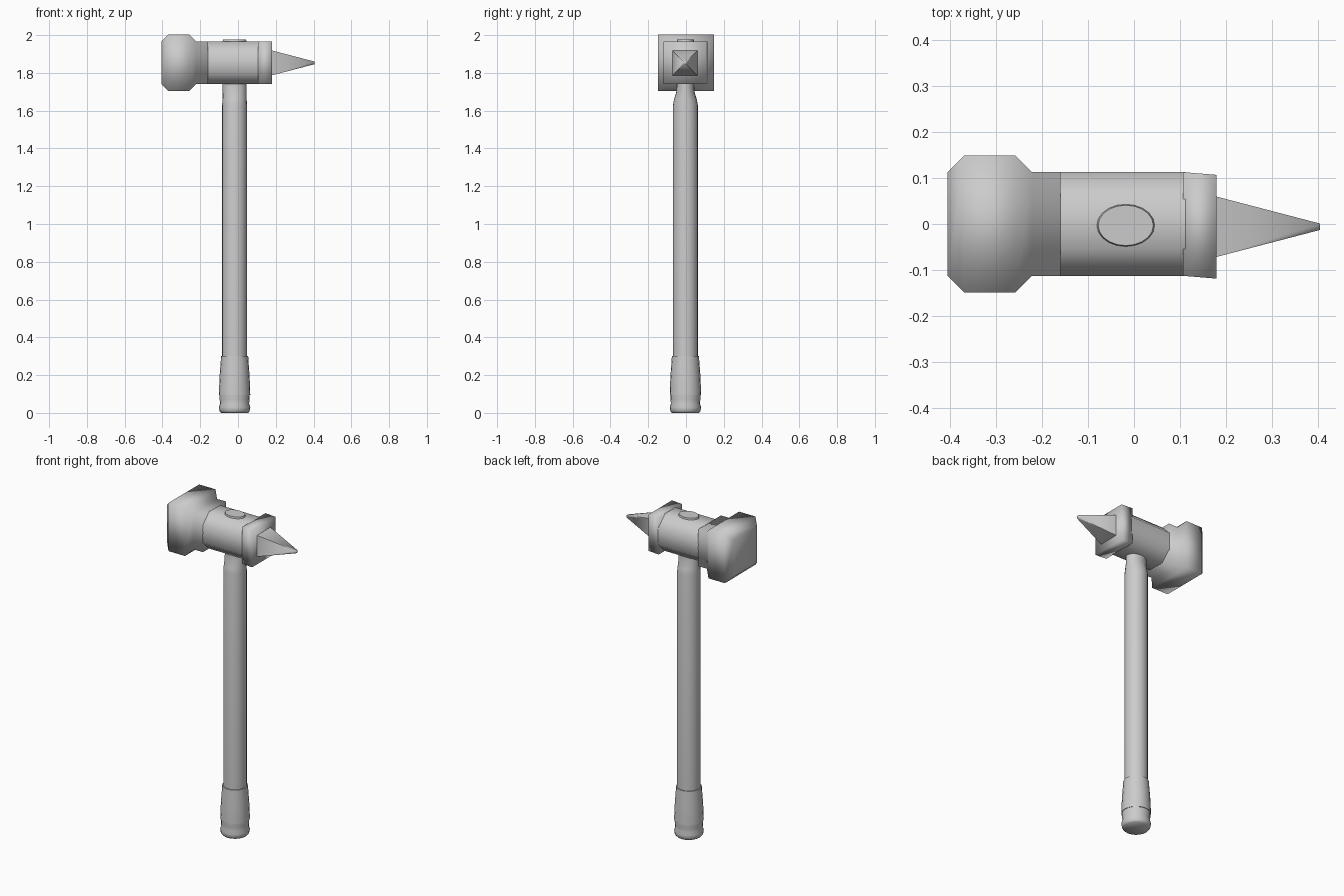
import bpy, math

cube = bpy.data.objects.get("Cube")
if cube:
    bpy.data.objects.remove(cube)

steel = bpy.data.materials.new("light_grey")
steel.use_nodes = True
GREY = (0.6, 0.6, 0.6, 1)
steel.diffuse_color = GREY
steel.node_tree.nodes["Principled BSDF"].inputs["Base Color"].default_value = GREY

MID_Z = 1.853  # height of the head axis


def loft(name, rings, angle):
    """Skin a list of equal-length point rings and cap both ends."""
    n = len(rings[0])
    verts = [p for ring in rings for p in ring]
    faces = [(r * n + i, r * n + (i + 1) % n, (r + 1) * n + (i + 1) % n, (r + 1) * n + i)
             for r in range(len(rings) - 1) for i in range(n)]
    faces.append(tuple(reversed(range(n))))
    faces.append(tuple(range(len(verts) - n, len(verts))))
    mesh = bpy.data.meshes.new(name)
    mesh.from_pydata(verts, [], faces)
    mesh.materials.append(steel)
    obj = bpy.data.objects.new(name, mesh)
    bpy.context.collection.objects.link(obj)
    bpy.ops.object.select_all(action='DESELECT')
    obj.select_set(True)
    bpy.context.view_layer.objects.active = obj
    bpy.ops.object.shade_smooth_by_angle(angle=math.radians(angle))
    return obj


def square(x, half, y=0.0):
    """Square section across the head."""
    return [(x, y + a * half, MID_Z + b * half)
            for a, b in ((1, 1), (-1, 1), (-1, -1), (1, -1))][::-1]


def octagon(x, half, flat):
    """Square section with its corners cut off."""
    pts = [(half, flat), (flat, half), (-flat, half), (-half, flat),
           (-half, -flat), (-flat, -half), (flat, -half), (half, -flat)]
    return [(x, y, MID_Z + z) for y, z in pts][::-1]


def ellipse(z, rx, ry, x=-0.018, y=-0.003, n=20):
    """Horizontal section of the handle."""
    return [(x + rx * math.cos(2 * math.pi * i / n),
             y + ry * math.sin(2 * math.pi * i / n), z) for i in range(n)]


# Head: flared striking block, chamfered body, square collar and spike
loft("striking_block", [square(x, h) for x, h in
     ((-0.16, 0.113), (-0.222, 0.113), (-0.258, 0.149),
      (-0.37, 0.149), (-0.406, 0.113))][::-1], 100)
loft("head_body", [octagon(x, 0.113, 0.055) for x in (-0.165, 0.112)], 50)
loft("rear_collar", [square(0.107, 0.113), square(0.18, 0.113, -0.006)], 100)
loft("spike", [square(0.175, 0.067, -0.006), square(0.405, 0.007, -0.006)], 80)

# Handle: round shaft flattened where it passes through the head
loft("shaft", [ellipse(z, rx, ry) for z, rx, ry in
     ((0.28, 0.066, 0.066), (1.63, 0.066, 0.066), (1.66, 0.064, 0.06),
      (1.7, 0.063, 0.048), (1.74, 0.063, 0.046), (1.967, 0.063, 0.046),
      (1.976, 0.06, 0.044))], 60)

# Grip sleeve and ringed pommel
loft("grip_sleeve", [ellipse(z, r, r) for z, r in
     ((0.095, 0.083), (0.13, 0.082), (0.2, 0.079), (0.28, 0.073), (0.3, 0.072))], 50)
loft("pommel", [ellipse(z, r, r) for z, r in
     ((0, 0.072), (0.01, 0.08), (0.03, 0.083), (0.05, 0.077),
      (0.07, 0.079), (0.1, 0.08))], 75)
